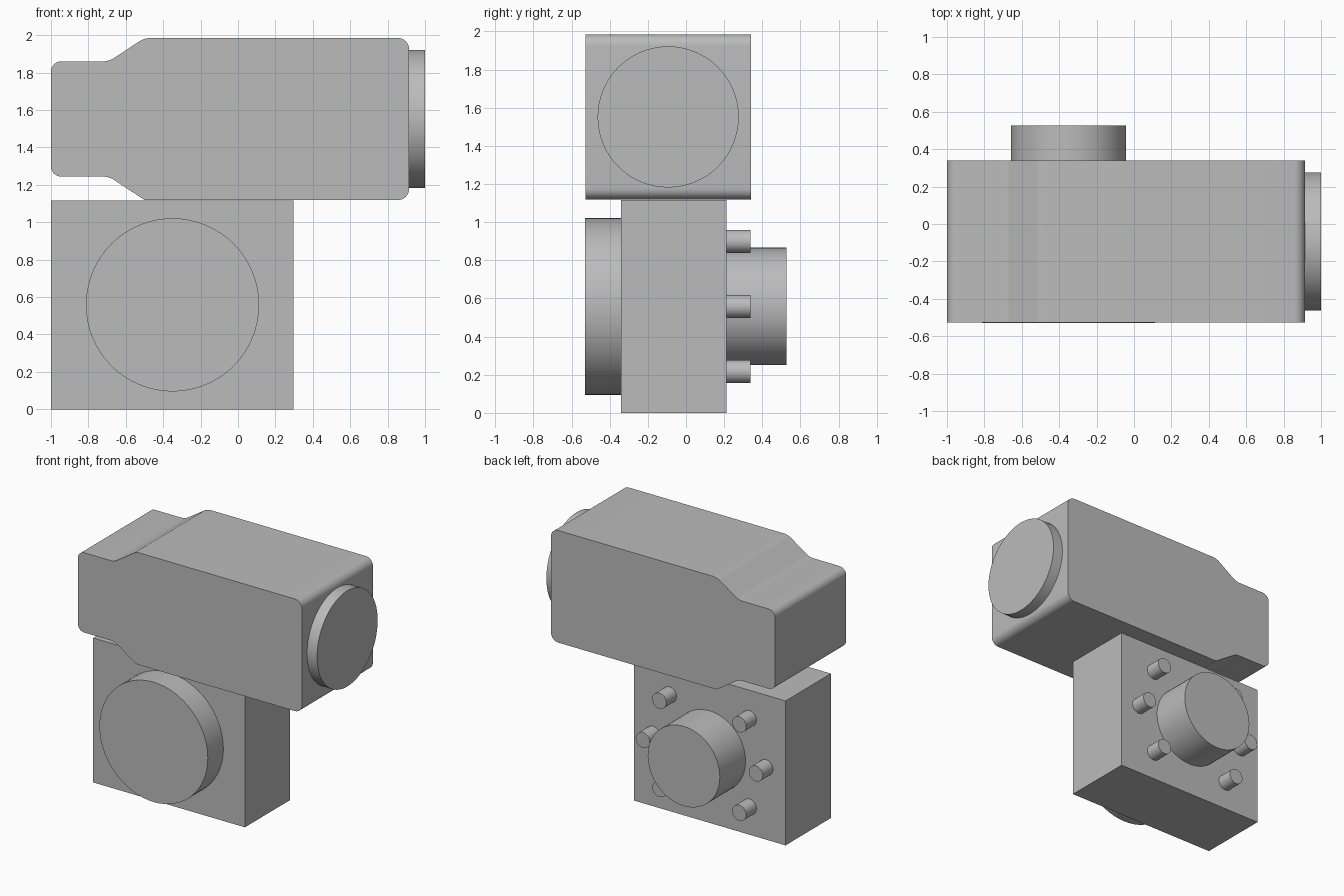
import bpy, bmesh, math
from mathutils import Matrix, Vector

cube = bpy.data.objects.get("Cube")
if cube:
    bpy.data.objects.remove(cube, do_unlink=True)

grey = bpy.data.materials.new("plain_grey")
grey.use_nodes = True
colour = (0.5, 0.5, 0.5, 1)
grey.diffuse_color = colour
grey.node_tree.nodes["Principled BSDF"].inputs["Base Color"].default_value = colour


def finish(name, bm):
    bmesh.ops.recalc_face_normals(bm, faces=bm.faces)
    mesh = bpy.data.meshes.new(name)
    bm.to_mesh(mesh)
    bm.free()
    mesh.materials.append(grey)
    obj = bpy.data.objects.new(name, mesh)
    bpy.context.collection.objects.link(obj)
    bpy.ops.object.select_all(action="DESELECT")
    obj.select_set(True)
    bpy.context.view_layer.objects.active = obj
    bpy.ops.object.shade_smooth_by_angle(angle=math.radians(28))
    return obj


def box(name, low, high):
    low, high = Vector(low), Vector(high)
    bm = bmesh.new()
    bmesh.ops.create_cube(bm, size=1)
    bmesh.ops.scale(bm, vec=high - low, verts=bm.verts)
    bmesh.ops.translate(bm, vec=(low + high) / 2, verts=bm.verts)
    return finish(name, bm)


def cylinder(name, start, end, radius, sides=64):
    start, end = Vector(start), Vector(end)
    axis = end - start
    turn = axis.to_track_quat("Z", "Y").to_matrix().to_4x4()
    bm = bmesh.new()
    bmesh.ops.create_cone(bm, cap_ends=True, segments=sides, radius1=radius,
                          radius2=radius, depth=axis.length,
                          matrix=Matrix.Translation((start + end) / 2) @ turn)
    return finish(name, bm)


# Gearbox with front flange, rear output shaft and mounting pins
GX, GZ = -0.35, 0.558
FRONT, BACK = -0.34, 0.213
box("gearbox", (-1, FRONT, 0), (0.297, BACK, 1.116))
cylinder("front_flange", (GX, FRONT, GZ), (GX, -0.53, GZ), 0.463)
cylinder("output_shaft", (GX, BACK, GZ), (GX, 0.527, GZ), 0.308)
for i, degrees in enumerate((0, 45, 135, 180, 225, 315)):
    a = math.radians(degrees)
    x, z = GX + 0.483 * math.cos(a), GZ + 0.483 * math.sin(a)
    cylinder(f"mounting_pin_{i + 1}", (x, BACK, z), (x, 0.338, z), 0.06, 32)

# Motor body: necked side profile extruded front to back, corners rounded
MZ = 1.552
Y0, Y1 = -0.527, 0.34
half = [(-1, 0.308, 0.055), (-0.69, 0.308, 0.03), (-0.5, 0.433, 0.03), (0.915, 0.433, 0.06)]
profile = [(x, MZ + h, r) for x, h, r in half]
profile += [(x, MZ - h, 0 if x == -0.5 else r) for x, h, r in reversed(half)]
bm = bmesh.new()
face = bm.faces.new([bm.verts.new((x, Y0, z)) for x, z, r in profile])
out = bmesh.ops.extrude_face_region(bm, geom=[face])
moved = [g for g in out["geom"] if isinstance(g, bmesh.types.BMVert)]
bmesh.ops.translate(bm, vec=(0, Y1 - Y0, 0), verts=moved)
for radius in sorted({r for x, z, r in profile if r}):
    spots = [(x, z) for x, z, r in profile if r == radius]
    edges = [e for e in bm.edges
             if abs(e.verts[0].co.y - e.verts[1].co.y) > 0.5
             and any(math.hypot(e.verts[0].co.x - x, e.verts[0].co.z - z) < 0.001
                     for x, z in spots)]
    bmesh.ops.bevel(bm, geom=edges, offset=radius, offset_type="OFFSET",
                    segments=8, profile=0.5, affect="EDGES")
finish("motor_body", bm)

# Round end cap on the motor
MY = (Y0 + Y1) / 2
cylinder("motor_end_cap", (0.915, MY, MZ), (1, MY, MZ), 0.37)
